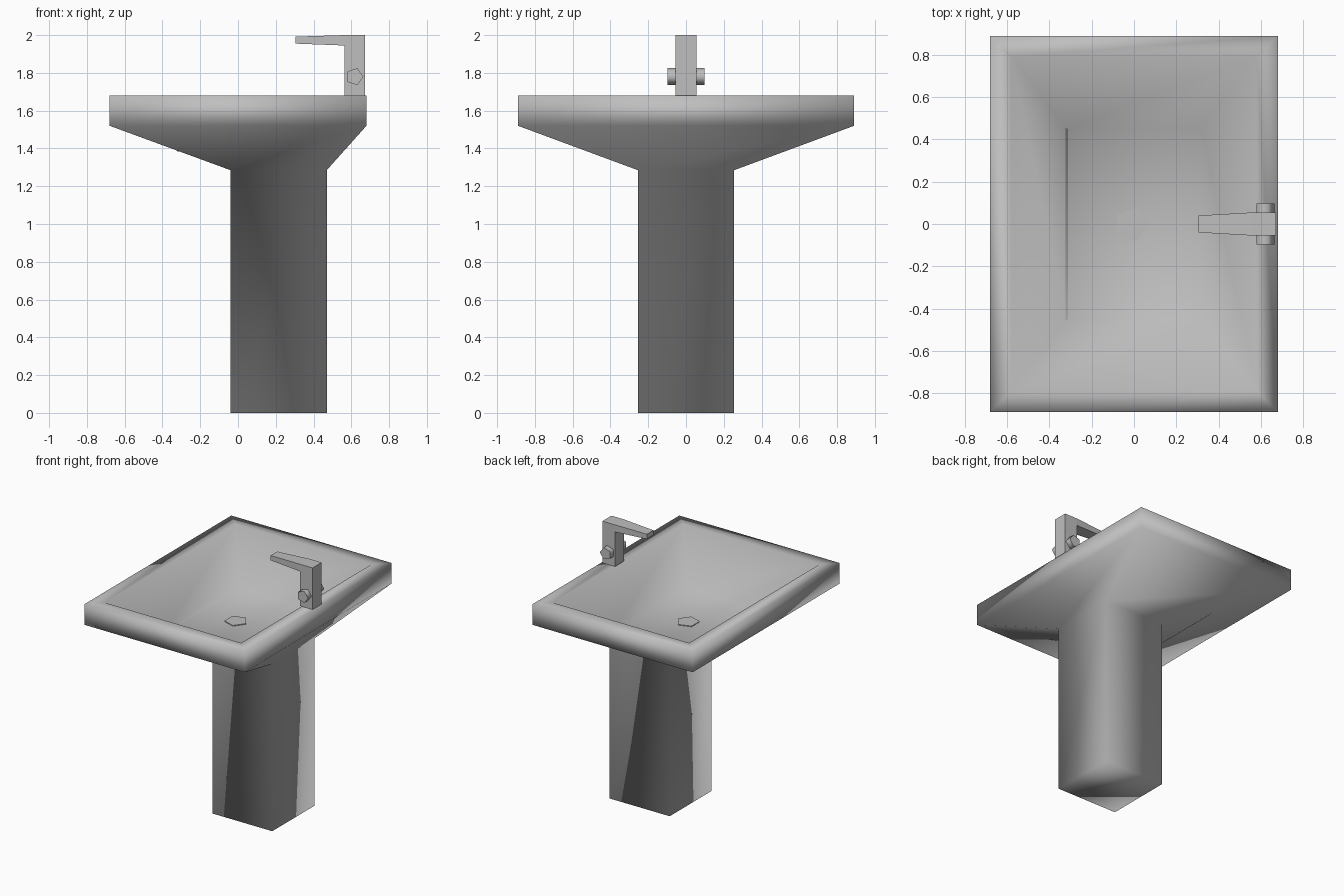
import bpy, bmesh, math

cube = bpy.data.objects.get("Cube")
if cube:
    bpy.data.objects.remove(cube, do_unlink=True)

ceramic = bpy.data.materials.new("grey_ceramic")
ceramic.use_nodes = True
GREY = (0.52, 0.52, 0.52, 1)
ceramic.diffuse_color = GREY
ceramic.node_tree.nodes["Principled BSDF"].inputs["Base Color"].default_value = GREY


def finish(name, bm, smooth):
    bmesh.ops.recalc_face_normals(bm, faces=bm.faces)
    for f in bm.faces:
        f.smooth = smooth
    me = bpy.data.meshes.new(name)
    bm.to_mesh(me)
    bm.free()
    me.materials.append(ceramic)
    ob = bpy.data.objects.new(name, me)
    bpy.context.collection.objects.link(ob)
    return ob


def loft(name, rings, smooth=False):
    """Join rings of equal point count and cap both ends."""
    bm = bmesh.new()
    loops = [[bm.verts.new(p) for p in ring] for ring in rings]
    n = len(loops[0])
    for a, b in zip(loops, loops[1:]):
        for i in range(n):
            j = (i + 1) % n
            bm.faces.new((a[i], a[j], b[j], b[i]))
    bm.faces.new(loops[0])
    bm.faces.new(loops[-1])
    return finish(name, bm, smooth)


def rect(x0, x1, hy, z):
    return [(x0, -hy, z), (x1, -hy, z), (x1, hy, z), (x0, hy, z)]


def pentagon(r, place):
    angles = [math.tau * i / 5 for i in range(5)]
    return [place(r * math.cos(a), r * math.sin(a)) for a in angles]


# Pedestal, flared underside, rim and bowl as one smooth shell
loft("basin_and_pedestal", [
    rect(-0.04, 0.47, 0.255, 0),
    rect(-0.04, 0.47, 0.255, 1.285),
    rect(-0.68, 0.68, 0.89, 1.52),
    rect(-0.68, 0.68, 0.89, 1.68),
    rect(-0.58, 0.58, 0.79, 1.68),
    rect(-0.32, 0.32, 0.45, 1.385),
], smooth=True)

# Drain cover on the bowl floor
loft("drain", [pentagon(0.083, lambda u, v, z=z: (u - 0.013, v - 0.002, z))
               for z in (1.386, 1.392)])

# Tap: upright post with a tapering spout extruded from its side
bm = bmesh.new()
levels = [[bm.verts.new(p) for p in rect(0.565, 0.672, 0.055, z)]
          for z in (1.68, 1.945, 2.0)]
tip = [bm.verts.new((0.305, y, z)) for y, z in
       ((-0.04, 1.955), (-0.04, 1.992), (0.04, 1.992), (0.04, 1.955))]
low, mid, top = levels
bm.faces.new(low)
bm.faces.new(top)
for a, b in ((low, mid), (mid, top)):
    for i in range(4):
        if a is mid and i == 3:
            continue
        j = (i + 1) % 4
        bm.faces.new((a[i], a[j], b[j], b[i]))
root = [mid[0], top[0], top[3], mid[3]]
for i in range(4):
    j = (i + 1) % 4
    bm.faces.new((root[i], root[j], tip[j], tip[i]))
bm.faces.new(tip)
finish("tap", bm, False)

# Five-sided knobs on both sides of the post
for side, name in ((1, "left_knob"), (-1, "right_knob")):
    knob = loft(name, [pentagon(0.047, lambda u, v, y=y: (0.617 + u, side * y, 1.78 + v))
                       for y in (0.05, 0.098)])
    bpy.ops.object.select_all(action="DESELECT")
    knob.select_set(True)
    bpy.context.view_layer.objects.active = knob
    bpy.ops.object.shade_smooth_by_angle(angle=math.radians(80))
